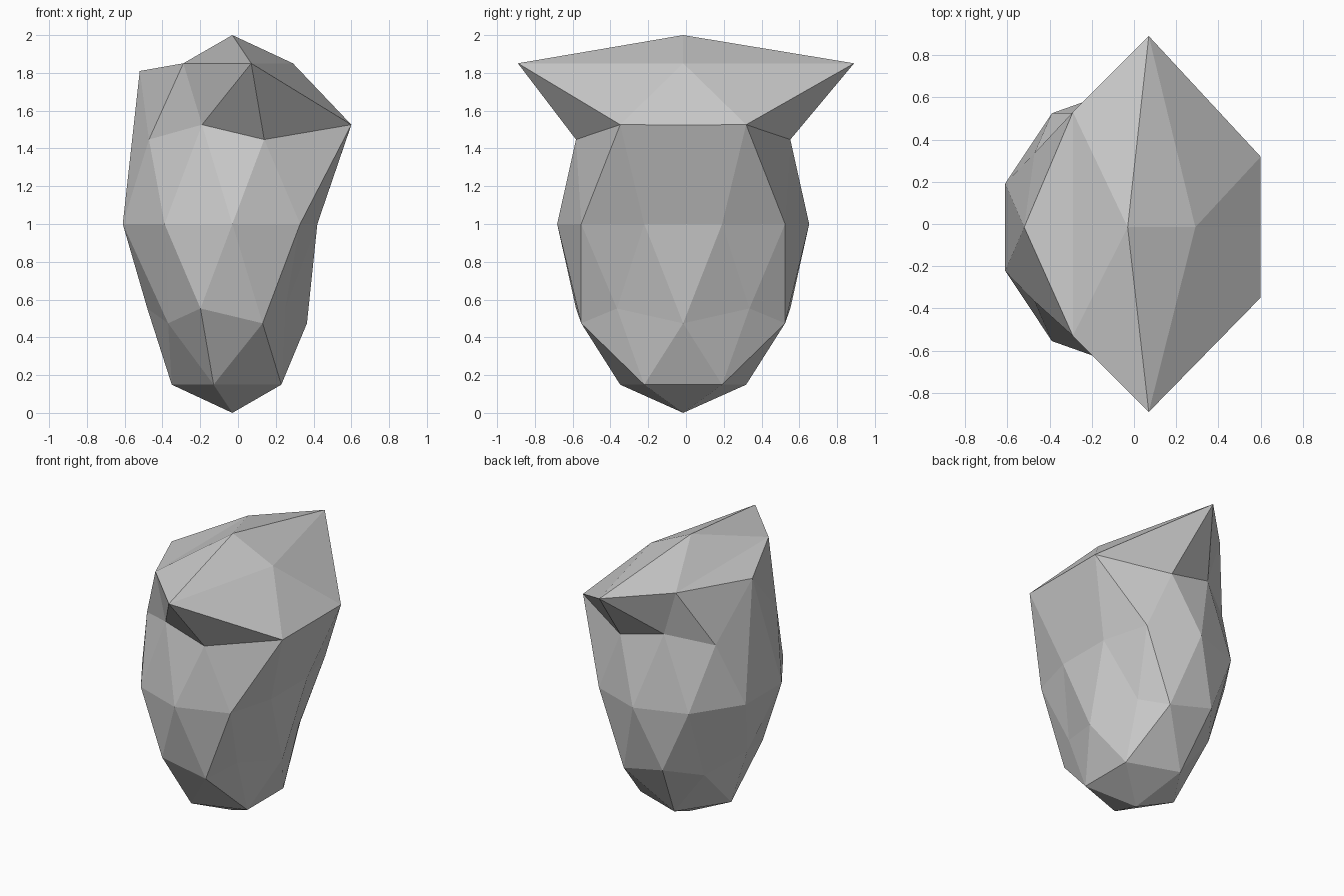
import bpy
from mathutils import Vector

old = bpy.data.objects.get("Cube")
if old:
    bpy.data.objects.remove(old, do_unlink=True)

# Single flat grey
grey = bpy.data.materials.new("plain_grey")
grey.use_nodes = True
colour = (0.6, 0.6, 0.6, 1)
grey.diffuse_color = colour
grey.node_tree.nodes["Principled BSDF"].inputs["Base Color"].default_value = colour

# Low-poly body: a squashed icosphere standing on the ground
bpy.ops.mesh.primitive_ico_sphere_add(subdivisions=2, radius=1, location=(0, 0, 0))
body = bpy.context.object
body.name = body.data.name = "faceted_head"
body.data.materials.append(grey)
verts = body.data.vertices
origin = [v.co.copy() for v in verts]
centre = Vector((-0.03, -0.015, 1))
for v in verts:
    v.co = Vector((v.co.x * 0.61, v.co.y * 0.667, v.co.z)) + centre


def pull(near, x=None, y=None, z=None):
    """Move the sphere point at `near`, and its mirror across y, to new coordinates."""
    for side in (-1, 1):
        target = Vector((near[0], near[1] * side, near[2]))
        i = min(range(len(origin)), key=lambda k: (origin[k] - target).length)
        if x is not None:
            verts[i].co.x = x
        if y is not None:
            verts[i].co.y = y * side
        if z is not None:
            verts[i].co.z = z


# Pointed ears
pull((0.16, 0.5, 0.85), x=0.07, y=0.89)
# Wide back of the crown and raised nape
pull((-0.43, 0.31, 0.85), y=0.53)
pull((-0.85, 0, 0.53), x=-0.52, z=1.81)
# Overhanging brow
pull((0.69, 0.5, 0.53), x=0.6)
pull((0.89, 0, 0.45), x=0.6, z=1.525)
# Hollowed face below the brow
pull((0.95, 0.31, 0), x=0.42)
pull((0.85, 0, -0.53), x=0.365)
pull((0.72, 0.53, -0.45), x=0.25)
# Tapered lower back
pull((-0.89, 0, -0.45), x=-0.48)
pull((-0.69, 0.5, -0.53), x=-0.37)

for p in body.data.polygons:
    p.use_smooth = False
body.data.update()
